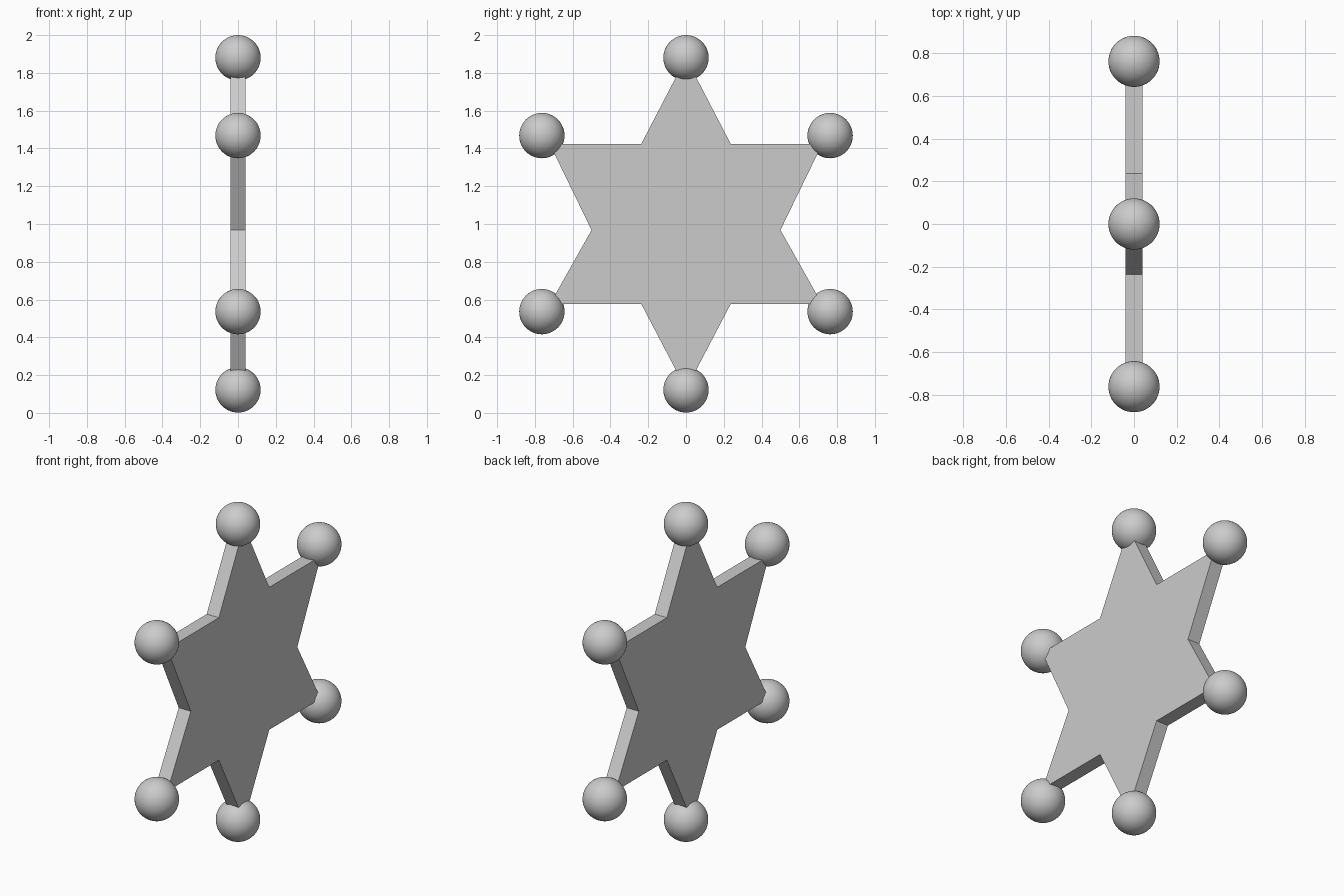
import bpy
import bmesh

if "Cube" in bpy.data.objects:
    bpy.data.objects.remove(bpy.data.objects["Cube"])

HALF = 0.04      # half thickness of the plate
BALL_R = 0.12

# Star plate: outline in the YZ plane, extruded along X
outline = [(0, 1.88), (0.237, 1.424), (0.722, 1.424), (0.50, 0.968), (0.72, 0.577), (0.237, 0.577),
           (0, 0.124), (-0.237, 0.577), (-0.72, 0.577), (-0.50, 0.968), (-0.722, 1.424), (-0.237, 1.424)]
bm = bmesh.new()
face = bm.faces.new([bm.verts.new((-HALF, y, z)) for y, z in outline])
ext = bmesh.ops.extrude_face_region(bm, geom=[face])
moved = [g for g in ext["geom"] if isinstance(g, bmesh.types.BMVert)]
bmesh.ops.translate(bm, verts=moved, vec=(2 * HALF, 0, 0))
bmesh.ops.recalc_face_normals(bm, faces=bm.faces)
mesh = bpy.data.meshes.new("star_plate")
bm.to_mesh(mesh)
bm.free()
bpy.context.collection.objects.link(bpy.data.objects.new("star_plate", mesh))


# Ball on each star point
def ball(name, y, z):
    bpy.ops.mesh.primitive_uv_sphere_add(segments=48, ring_count=24, radius=BALL_R, location=(0, y, z))
    bpy.context.object.name = name
    bpy.ops.object.shade_smooth()


ball("top_ball", 0, 1.88)
ball("bottom_ball", 0, 0.122)
for side, s in (("left", -1), ("right", 1)):
    ball(side + "_upper_ball", s * 0.763, 1.468)
    ball(side + "_lower_ball", s * 0.763, 0.536)
